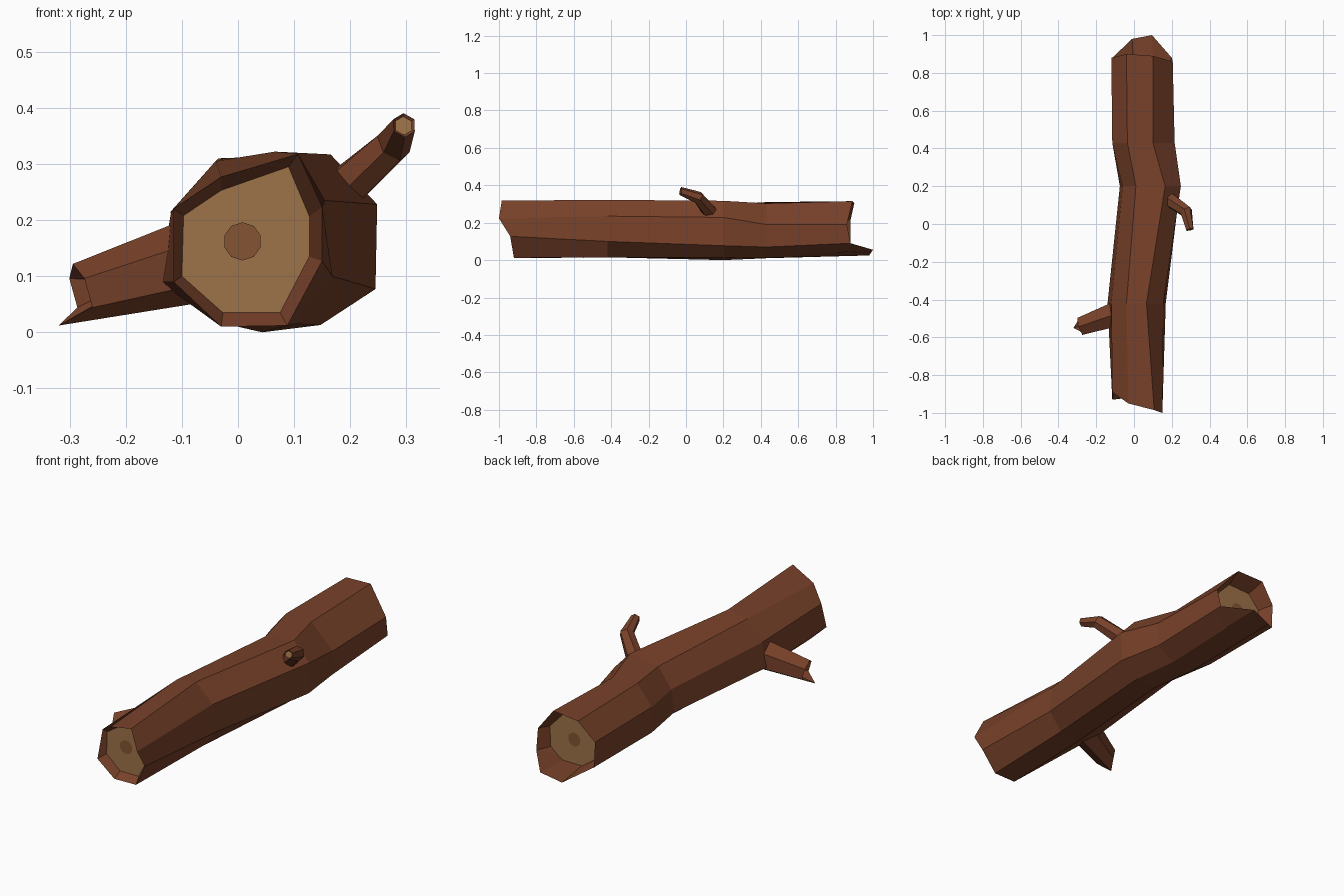
import bpy, bmesh, math
from mathutils import Vector

if "Cube" in bpy.data.objects:
    bpy.data.objects.remove(bpy.data.objects["Cube"])


def material(name, rgb):
    m = bpy.data.materials.new(name)
    m.diffuse_color = (*rgb, 1)
    m.use_nodes = True
    m.node_tree.nodes["Principled BSDF"].inputs["Base Color"].default_value = m.diffuse_color
    return m


BARK = material("bark", (0.19, 0.054, 0.023))
WOOD = material("cut_wood", (0.34, 0.17, 0.065))
CORE = material("heartwood", (0.23, 0.088, 0.032))


def loft(name, rings):
    """Skin matching rings in bark; the first and last are capped in cut wood."""
    bm = bmesh.new()
    vs = [[bm.verts.new(p) for p in r] for r in rings]
    n = len(vs[0])
    for a, b in zip(vs, vs[1:]):
        for i in range(n):
            j = (i + 1) % n
            bm.faces.new((a[i], a[j], b[j], b[i]))
    for r in (vs[0], vs[-1]):
        bm.faces.new(r).material_index = 1
    bmesh.ops.recalc_face_normals(bm, faces=bm.faces)
    me = bpy.data.meshes.new(name)
    bm.to_mesh(me)
    bm.free()
    me.materials.append(BARK)
    me.materials.append(WOOD)
    ob = bpy.data.objects.new(name, me)
    bpy.context.collection.objects.link(ob)
    return ob


def section(y, pts):
    """Log cross-section; y is one value or one per point."""
    ys = y if isinstance(y, (list, tuple)) else [y] * len(pts)
    return [Vector((x, yy, z)) for (x, z), yy in zip(pts, ys)]


def circle(center, axis, r, n):
    q = Vector(axis).to_track_quat('Z', 'Y')
    return [Vector(center) + q @ Vector((r * math.cos(t), r * math.sin(t), 0))
            for t in (2 * math.pi * (i + 0.5) / n for i in range(n))]


# Trunk: eight-sided sections from the front recess to the back recess
front_rim = [(-.115, .22), (-.03, .277), (.107, .318), (.15, .223),
             (.15, .127), (.088, .012), (-.03, .01), (-.115, .09)]
front_disc = [(-.097, .208), (-.03, .253), (.09, .295), (.127, .207),
              (.127, .135), (.075, .035), (-.027, .035), (-.1, .1)]
back_rim = [(-.12, .215), (-.04, .305), (.1, .315), (.205, .19),
            (.2, .09), (.095, .055), (-.01, .025), (-.115, .09)]
back_disc = [(-.09, .205), (-.03, .275), (.09, .28), (.175, .19),
             (.17, .09), (.11, .04), (.0, .04), (-.085, .1)]
loft("trunk", [
    section(-.88, front_disc),
    section([-.89, -.95, -.985, -1.0, -.94, -.92, -.92, -.93], front_rim),
    section(-.42, [(-.12, .21), (-.04, .305), (.066, .322), (.155, .235),
                   (.168, .1), (.1, .015), (-.02, .015), (-.14, .09)]),
    section(.2, [(-.06, .2), (.01, .295), (.165, .317), (.248, .228),
                 (.245, .077), (.147, .013), (.043, 0), (-.075, .09)]),
    section(.43, [(-.115, .215), (-.035, .31), (.1, .303), (.215, .19),
                  (.21, .07), (.12, .012), (0, .01), (-.115, .09)]),
    section([.88, .9, .89, .86, .88, 1.0, .98, .88], back_rim),
    section(.81, back_disc),
])

# Heartwood spots on both cut ends
for name, c in (("front_heartwood", (.008, -.883, .162)),
                ("back_heartwood", (.04, .813, .16))):
    me = bpy.data.meshes.new(name)
    pts = circle(c, (0, c[1], 0), .034, 10)
    me.from_pydata(pts, [], [list(range(10))])
    me.materials.append(CORE)
    bpy.context.collection.objects.link(bpy.data.objects.new(name, me))

# Thick broken branch with a splintered, recessed tip
axis = Vector((-.2, -.06, -.06))
tip = circle((-.28, -.54, .07), axis, .054, 6)
low = min(range(6), key=lambda i: tip[i].z)
tip[low] = Vector((-.32, -.55, .012))
loft("thick_branch", [circle((-.06, -.465, .132), axis, .078, 6), tip,
                      circle((-.255, -.532, .076), axis, .038, 6)])

# Thin bent branch
loft("thin_branch", [
    circle((.165, .145, .235), (.1, -.07, .09), .042, 6),
    circle((.277, .065, .335), (.07, -.09, .07), .034, 6),
    circle((.296, -.03, .369), (.02, -.09, .02), .022, 6),
    circle((.295, -.026, .368), (.02, -.09, .02), .017, 6),
])
